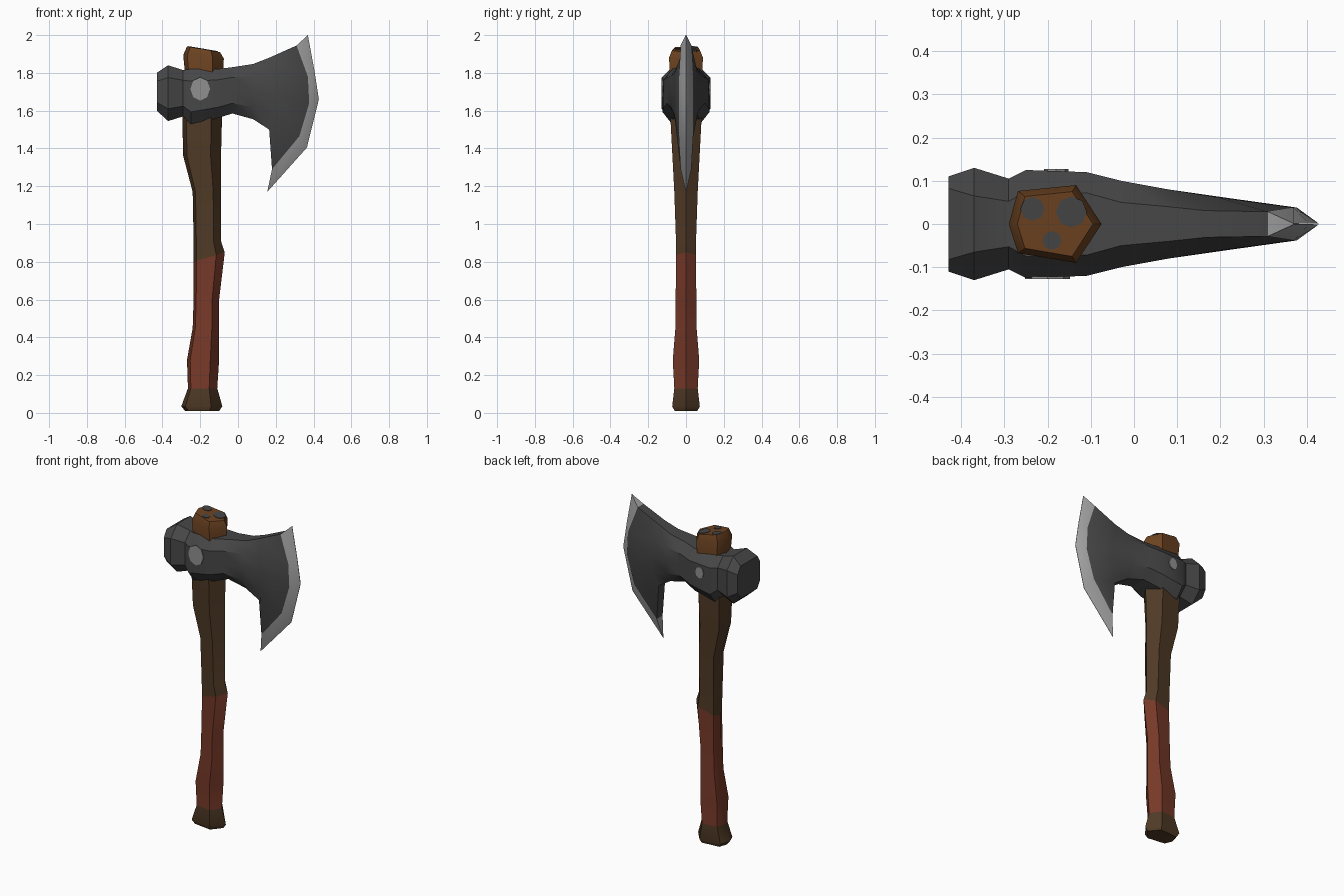
import bpy
import bmesh
from math import radians, cos, sin, tau

cube = bpy.data.objects.get("Cube")
if cube:
    bpy.data.objects.remove(cube)


def material(name, rgb):
    m = bpy.data.materials.new(name)
    m.use_nodes = True
    m.diffuse_color = (*rgb, 1)
    m.node_tree.nodes["Principled BSDF"].inputs["Base Color"].default_value = (*rgb, 1)
    return m


wood = material("dark wood", (.08, .042, .019))
end_wood = material("cut wood", (.15, .055, .015))
leather = material("red leather", (.18, .04, .021))
iron = material("dark iron", (.062, .062, .062))
steel = material("bright steel", (.36, .36, .36))
rivet_metal = material("rivet metal", (.28, .28, .28))


def finish(name, bm, mats, angle):
    bmesh.ops.recalc_face_normals(bm, faces=bm.faces)
    mesh = bpy.data.meshes.new(name)
    bm.to_mesh(mesh)
    bm.free()
    for m in mats:
        mesh.materials.append(m)
    ob = bpy.data.objects.new(name, mesh)
    bpy.context.collection.objects.link(ob)
    bpy.ops.object.select_all(action="DESELECT")
    ob.select_set(True)
    bpy.context.view_layer.objects.active = ob
    bpy.ops.object.shade_smooth_by_angle(angle=radians(angle))
    return ob


def loft(name, rings, bands, mats, angle):
    """Skin rings of points; bands gives the material slot between rings."""
    bm = bmesh.new()
    loops = [[bm.verts.new(p) for p in ring] for ring in rings]
    n = len(loops[0])
    for a, b, slot in zip(loops, loops[1:], bands):
        for i in range(n):
            j = (i + 1) % n
            bm.faces.new((a[i], a[j], b[j], b[i])).material_index = slot
    bm.faces.new(loops[0]).material_index = bands[0]
    bm.faces.new(loops[-1]).material_index = bands[-1]
    return finish(name, bm, mats, angle)


# Handle: hand-carved six-sided shaft (z, left x, right x, half depth, tilt)
shape = [(1, 0), (.45, 1), (-.8, .85), (-1, 0), (-.8, -.75), (.45, -1)]
shaft = [
    (.01, -.28, -.10, .06, 0), (.035, -.30, -.083, .073, 0),
    (.13, -.265, -.11, .062, 0), (.28, -.27, -.10, .07, 0),
    (.45, -.24, -.10, .056, 0), (.60, -.235, -.10, .055, 0),
    (.825, -.235, -.07, .052, .025), (.91, -.235, -.09, .053, 0),
    (1.17, -.24, -.09, .062, 0), (1.36, -.29, -.09, .072, 0),
    (1.55, -.295, -.085, .082, 0), (1.79, -.28, -.08, .085, 0),
    (1.885, -.29, -.075, .09, -.01), (1.925, -.27, -.095, .075, -.015),
]
rings = []
for z, x0, x1, depth, tilt in shaft:
    c, r = (x0 + x1) / 2, (x1 - x0) / 2
    rings.append([(c + r * u, depth * v, z + tilt * u) for u, v in shape])
loft("handle", rings, [0] * 2 + [1] * 4 + [0] * 5 + [2] * 2,
     [wood, leather, end_wood], 40)


# Axe head: one skin from the poll through the eye to the cutting edge
def section(rows, half, trim):
    ends = (trim, 1, 1, 1, trim)
    front = [(x, -half * k, z) for (x, z), k in zip(rows, ends)]
    back = [(x, half * k, z) for (x, z), k in zip(rows, ends)]
    return front + back[::-1]


def upright(x, low, high, half, trim=.5, lean=0):
    steps = (1, .78, .5, .22, 0)
    return section([(x + lean * t * (1 - t), low + (high - low) * t) for t in steps],
                   half, trim)


head = [
    upright(-.43, 1.60, 1.80, .11, .75),
    upright(-.37, 1.545, 1.84, .13),
    upright(-.29, 1.57, 1.815, .105),
    upright(-.25, 1.53, 1.82, .125, .6),
    upright(-.11, 1.56, 1.82, .12, .6),
    upright(-.03, 1.585, 1.83, .10),
    upright(.08, 1.555, 1.847, .08),
    upright(.165, 1.50, 1.88, .062, .5, .16),
    section([(.31, 1.945), (.37, 1.78), (.377, 1.64), (.325, 1.465), (.18, 1.29)],
            .038, .75),
    section([(.37, 2.0), (.405, 1.81), (.428, 1.66), (.365, 1.405), (.155, 1.17)],
            .001, 1),
]
loft("axe_head", head, [0] * 8 + [1], [iron, steel], 32)


# Rivets on both cheeks and iron wedges in the handle top: thin plates
def plate(name, centre, size, axis, mat, tilt=0):
    bm = bmesh.new()
    bmesh.ops.create_cone(bm, cap_ends=True, segments=8, radius1=1, radius2=1, depth=.006)
    for v in bm.verts:
        a, b, c = v.co
        a, b = a * size[0], b * size[1]
        off = (a, c, b) if axis == "y" else (a, b, c + tilt * a)
        v.co = [p + q for p, q in zip(centre, off)]
    return finish(name, bm, [mat], 30)


plate("front_rivet", (-.2, -.124, 1.715), (.052, .062), "y", rivet_metal)
plate("back_rivet", (-.18, .124, 1.71), (.028, .036), "y", rivet_metal)
for i, (x, y, r) in enumerate([(-.235, .035, .028), (-.145, .028, .036), (-.19, -.038, .022)]):
    z = 1.925 - .015 * (x + .1825) / .0875
    plate(f"wedge_{i + 1}", (x, y, z), (r, r), "z", iron, -.17)
